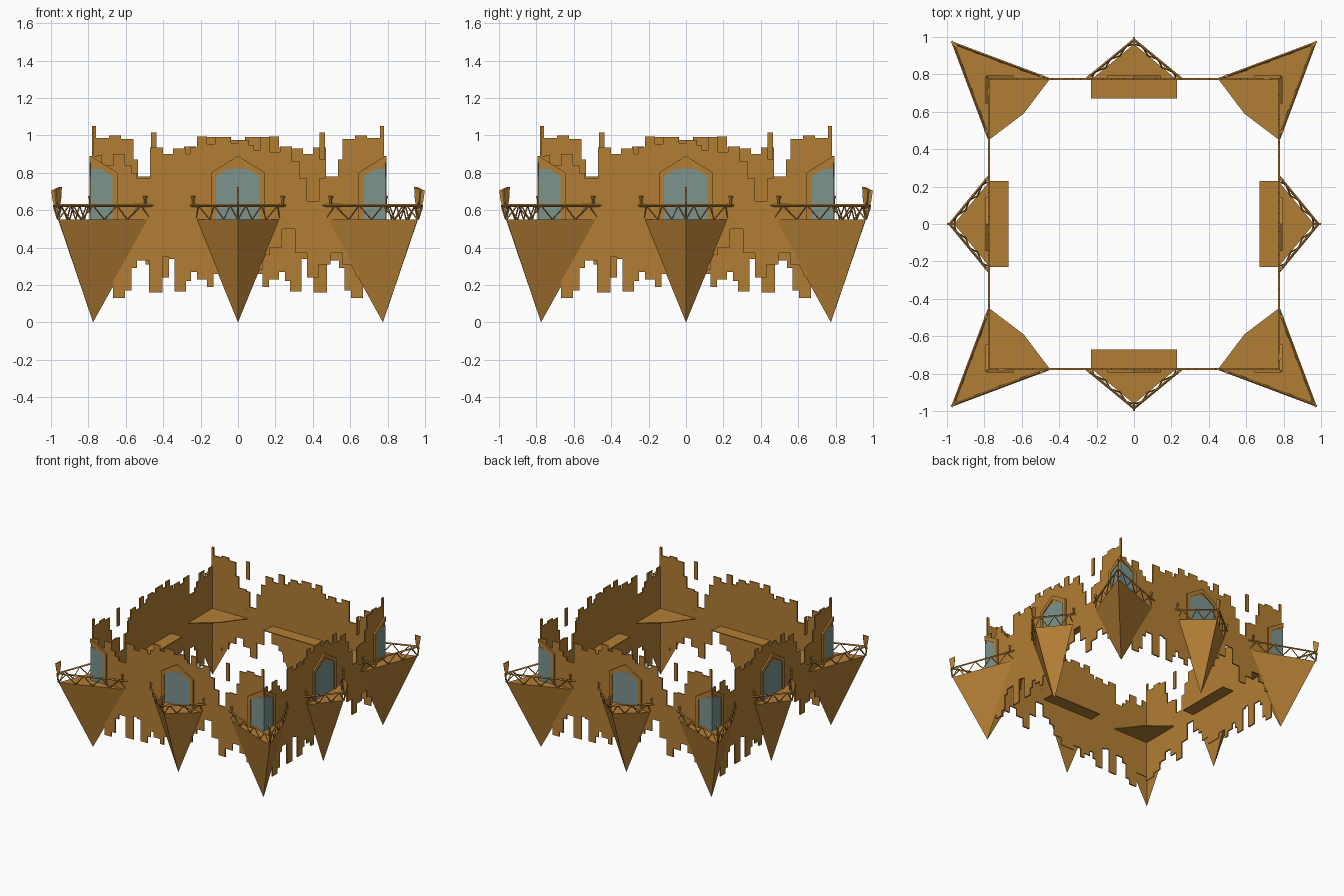
import bpy, bmesh, math
from mathutils import Vector, Matrix

if "Cube" in bpy.data.objects:
    bpy.data.objects.remove(bpy.data.objects["Cube"])

W = 0.775          # distance of the wall planes from the centre
FLOOR, RAIL = 0.55, 0.625


def material(name, col):
    m = bpy.data.materials.new(name)
    m.diffuse_color = (*col, 1)
    m.use_nodes = True
    m.node_tree.nodes["Principled BSDF"].inputs["Base Color"].default_value = m.diffuse_color
    return m


brown = material("ochre_stone", (0.45, 0.208, 0.034))
glass = material("grey_blue_glass", (0.20, 0.295, 0.27))


def make(name, bm, mat):
    """Turn a bmesh built on the front side into four rotated objects."""
    bmesh.ops.recalc_face_normals(bm, faces=bm.faces)
    me = bpy.data.meshes.new(name)
    bm.to_mesh(me)
    bm.free()
    me.materials.append(mat)
    for i, side in enumerate(("front", "right", "back", "left")):
        ob = bpy.data.objects.new(f"{name}_{side}", me)
        ob.rotation_euler.z = i * math.pi / 2
        bpy.context.collection.objects.link(ob)


def prism(bm, pts, vec):
    """Extrude a flat polygon of 3D points along vec."""
    f = bm.faces.new([bm.verts.new(p) for p in pts])
    r = bmesh.ops.extrude_face_region(bm, geom=[f], use_keep_orig=True)
    vs = [v for v in r["geom"] if isinstance(v, bmesh.types.BMVert)]
    bmesh.ops.translate(bm, verts=vs, vec=vec)


def plate(bm, uz, y0, y1):
    prism(bm, [(u, y0, z) for u, z in uz], (0, y1 - y0, 0))


def rect(u0, u1, z0, z1):
    return [(u0, z0), (u1, z0), (u1, z1), (u0, z1)]


def bar(bm, a, b, r, r2=None):
    a, b = Vector(a), Vector(b)
    m = Matrix.Translation((a + b) / 2) @ (b - a).to_track_quat('Z', 'Y').to_matrix().to_4x4()
    bmesh.ops.create_cone(bm, cap_ends=True, segments=4, radius1=r, radius2=r2 or r,
                          depth=(b - a).length, matrix=m)


def steps(cols, start):
    pts, u = [], start
    for end, z in cols:
        pts += [(u, z), (end, z)]
        u = end
    return pts


# ---- crumbling walls: stepped top and bottom outline (column end, height)
top = [(-.75, .89), (-.727, .895), (-.668, .84), (-.604, .90), (-.57, .84), (-.54, .80),
       (-.47, .77), (-.40, .935), (-.347, .90), (-.278, .93), (-.256, .90), (-.22, .935),
       (-.165, .995), (-.123, .955), (-.037, .99), (0, .96), (.06, .975), (.085, .945),
       (.12, .92), (.17, .99), (.225, .91), (.29, .94), (.33, .86), (.37, .77),
       (.433, .65), (.465, .77), (.534, .78), (.56, .87), (.625, .98), (.69, 1.0),
       (.76, .985), (.78, 1.05)]
bottom = [(-.668, .25), (-.604, .13), (-.57, .17), (-.54, .29), (-.475, .33), (-.405, .16),
          (-.37, .35), (-.34, .34), (-.278, .165), (-.25, .22), (-.22, .27), (-.165, .23),
          (-.13, .19), (-.06, .26), (.06, .22), (.13, .28), (.17, .36), (.235, .40),
          (.305, .50), (.37, .37), (.43, .24), (.495, .31), (.56, .37), (.625, .31),
          (.69, .25), (.78, .22)]
bm = bmesh.new()
plate(bm, steps(top, -.78) + steps(bottom, -.78)[::-1], -W - .005, -W + .005)
plate(bm, rect(.435, .465, .87, 1.015), -W - .005, -W + .005)   # loose brick
make("ruined_wall", bm, brown)

# ---- hanging pointed balconies, middle and corner
tip = Vector((0, -.962, FLOOR))
ctip = Vector((-.96, -.96, FLOOR))


def spike(base, apex):
    bm = bmesh.new()
    vs = [bm.verts.new(p) for p in base]
    a = bm.verts.new(apex)
    bm.faces.new(vs)
    for i in range(len(vs)):
        bm.faces.new((vs[i], vs[(i + 1) % len(vs)], a))
    return bm


make("middle_balcony", spike([(-.225, -W, FLOOR), tip, (.225, -W, FLOOR)], (0, -W, 0)), brown)
make("corner_balcony", spike([(-.47, -W, FLOOR), (-W, -W, FLOOR), (-W, -.47, FLOOR), ctip],
                             (-W, -W, 0)), brown)

# ---- floor slabs behind the walls
bm = bmesh.new()
prism(bm, [(-.23, -W, FLOOR), (.23, -W, FLOOR), (.23, -.67, FLOOR), (-.23, -.67, FLOOR)],
      (0, 0, -.006))
make("middle_floor", bm, brown)
bm = bmesh.new()
prism(bm, [(-W, -W, FLOOR), (-.45, -W, FLOOR), (-.59, -.59, FLOOR), (-W, -.45, FLOOR)],
      (0, 0, -.006))
make("corner_floor", bm, brown)


# ---- railings with zigzag truss, end knobs and a leaf finial at the tip
def railing(bm, foot_end, foot_tip, rail_end, rail_tip, knob, n):
    fe, ft, re, rt = map(Vector, (foot_end, foot_tip, rail_end, rail_tip))
    bar(bm, re, rt, .007)
    for i in range(n):
        a = fe.lerp(ft, i / n)
        m = re.lerp(rt, (i + .5) / n)
        bar(bm, a, m, .004)
        bar(bm, m, fe.lerp(ft, (i + 1) / n), .004)
    bar(bm, ft, rt, .006)
    k = re.lerp(rt, knob)
    bar(bm, k, k + Vector((0, 0, .04)), .006)
    bar(bm, k + Vector((0, 0, .035)), k + Vector((0, 0, .05)), .009, .012)


def finial(bm, rail_tip, out):
    p, d = Vector(rail_tip), Vector(out).normalized()
    side = Vector((-d.y, d.x, 0)) * .012
    shape = [(-.012, -.02), (.005, .02), (.014, .08), (-.03, .10), (-.025, .035)]
    prism(bm, [p + d * r + Vector((0, 0, z)) - side / 2 for r, z in shape], side)


bm = bmesh.new()
rt = (0, -.985, RAIL)
for s in (-1, 1):
    railing(bm, (s * .225, -W, FLOOR), tip, (s * .255, -W, RAIL), rt, .06, 3)
finial(bm, rt, (0, -1, 0))
make("middle_railing", bm, brown)

bm = bmesh.new()
rt = (-.967, -.967, RAIL)
railing(bm, (-.47, -W, FLOOR), ctip, (-.455, -W, RAIL), rt, .08, 4)
railing(bm, (-W, -.47, FLOOR), ctip, (-W, -.455, RAIL), rt, .08, 4)
finial(bm, rt, (-1, -1, 0))
make("corner_railing", bm, brown)

# ---- pointed windows: frame around a pane, half profiles mirrored
half_out = [(.145, FLOOR), (.145, .80), (0, .89)]
half_in = [(.118, FLOOR), (.118, .78), (0, .855)]
half_pane = [(.118, FLOOR), (.118, .78), (.055, .82), (0, .822)]


def frame_half(bm, put, depth):
    for i in range(2):
        prism(bm, [put(*p) for p in (half_out[i], half_out[i + 1], half_in[i + 1], half_in[i])],
              depth)


def lintel_half(bm, put, depth):
    prism(bm, [put(*p) for p in ((0, .822), (.055, .82), (0, .855))], depth)


def pane_half(bm, put, depth):
    prism(bm, [put(*p) for p in half_pane + [(0, FLOOR)]], depth)


out = -W - .005
bf, bg = bmesh.new(), bmesh.new()
for s in (-1, 1):
    put = lambda u, z: (s * u, out, z)
    frame_half(bf, put, (0, -.013, 0))
    lintel_half(bf, put, (0, -.006, 0))
plate(bg, [(-u, z) for u, z in half_pane] + half_pane[::-1][1:], out, out - .006)
make("middle_window_frame", bf, brown)
make("middle_window_pane", bg, glass)

# corner windows fold around the wall corner
bf, bg = bmesh.new(), bmesh.new()
for put, d in ((lambda u, z: (out - .008 + u, out, z), Vector((0, -1, 0))),
               (lambda u, z: (out, out - .008 + u, z), Vector((-1, 0, 0)))):
    frame_half(bf, put, d * .013)
    lintel_half(bf, put, d * .006)
    pane_half(bg, put, d * .008)
make("corner_window_frame", bf, brown)
make("corner_window_pane", bg, glass)
